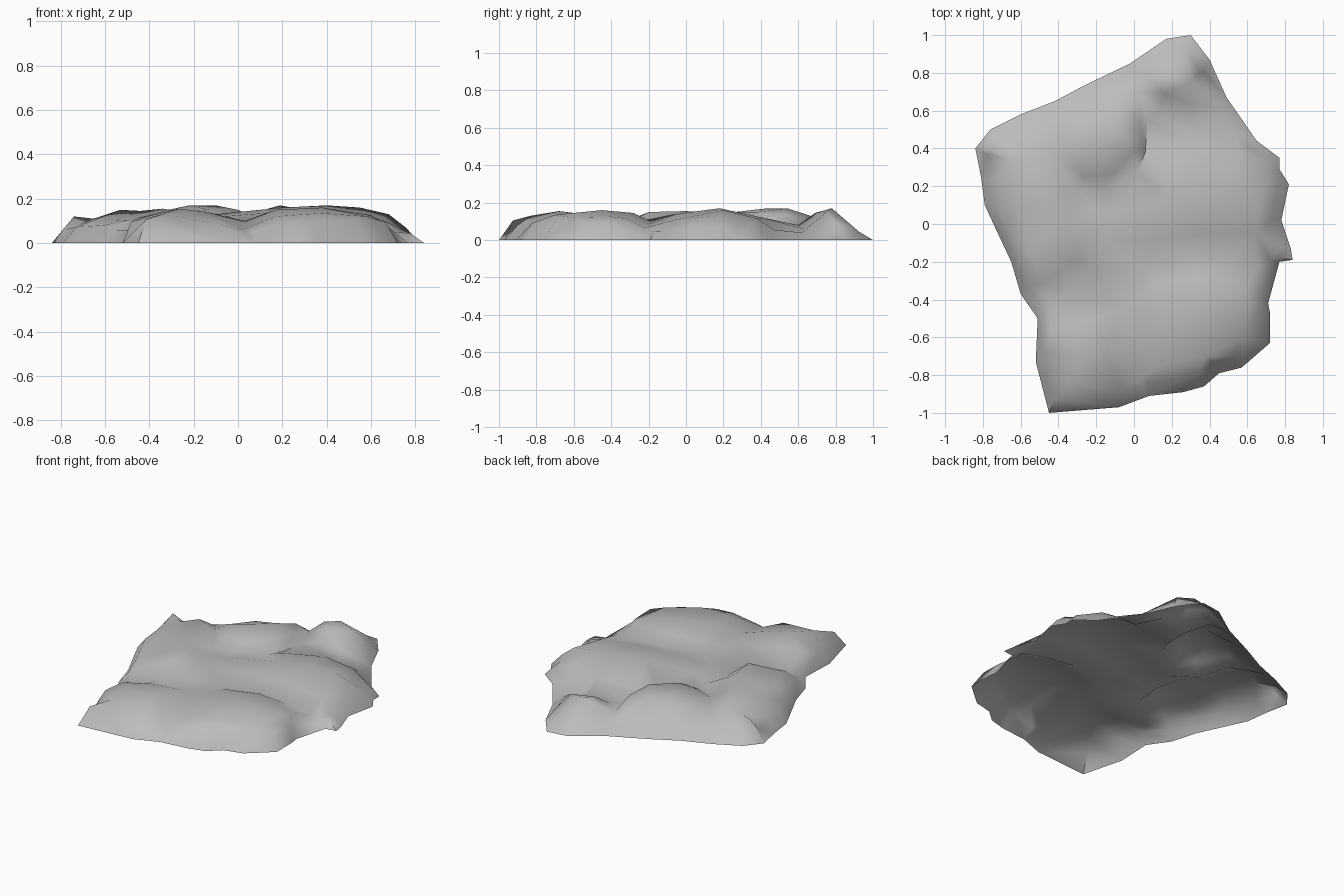
import bpy
import bmesh
import math
from mathutils import Vector
from mathutils.geometry import delaunay_2d_cdt

default_cube = bpy.data.objects.get("Cube")
if default_cube:
    bpy.data.objects.remove(default_cube, do_unlink=True)

# Footprint of the rock slab, counter-clockwise from the back tip
OUTLINE = [Vector(p) for p in (
    (.3, 1), (.17, .98), (-.02, .85), (-.25, .74), (-.42, .65), (-.6, .58), (-.76, .5),
    (-.84, .4), (-.81, .25), (-.79, .1), (-.73, -.03), (-.65, -.2), (-.6, -.37),
    (-.51, -.5), (-.52, -.73), (-.45, -1), (-.08, -.97), (.08, -.91), (.26, -.89),
    (.37, -.86), (.45, -.79), (.57, -.76), (.72, -.63), (.72, -.47), (.71, -.42),
    (.77, -.2), (.84, -.19), (.83, -.13), (.78, .02), (.82, .21), (.77, .29),
    (.77, .35), (.65, .44), (.49, .67), (.4, .87))]

# Places where a crevice runs out through the rim
MOUTHS = [Vector(p) for p in ((-.55, -.43), (.06, -.92), (.82, -.18), (.56, .58))]


def shoulder_height(corner):
    """Steep at the front, a long even slope at the back right, low at mouths."""
    height = .075 - .03 * corner.y
    if corner.y > .42 and corner.x < .1:
        height = .04
    mouth_distance = min((corner - mouth).length for mouth in MOUTHS)
    return height * min(1, .5 + 2 * mouth_distance)


class RockSurface:
    """Collects the points, heights and crease lines of the slab."""

    def __init__(self):
        self.points = []
        self.heights = []
        self.creases = []

    def add_point(self, x, y, height):
        self.points.append(Vector((x, y)))
        self.heights.append(height)

    def add_path(self, *path):
        """A crest or crevice that the faces must follow."""
        first = len(self.points)
        for x, y, height in path:
            self.add_point(x, y, height)
        last = len(self.points) - 1
        self.creases += [(i, i + 1) for i in range(first, last)]

    def add_rim(self, outline):
        """Ground edge with a shoulder just inside it."""
        footprint = list(range(len(outline)))
        for corner in outline:
            self.add_point(corner.x, corner.y, 0)
        for corner in outline:
            inner = corner * .925
            self.add_point(inner.x, inner.y, shoulder_height(corner))
        return footprint

    def build(self, name, footprint, material):
        """Triangulate inside the footprint; the underside stays open."""
        flat, _, faces, sources, _, _ = delaunay_2d_cdt(
            self.points, self.creases, [footprint], 1, .001)
        bm = bmesh.new()
        for point, source in zip(flat, sources):
            height = max((self.heights[i] for i in source), default=.11)
            bm.verts.new((point.x, point.y, height))
        bm.verts.ensure_lookup_table()
        for face in faces:
            bm.faces.new([bm.verts[i] for i in face])
        bmesh.ops.recalc_face_normals(bm, faces=bm.faces)
        bm.normal_update()
        if sum(face.normal.z for face in bm.faces) < 0:
            bmesh.ops.reverse_faces(bm, faces=bm.faces)
        mesh = bpy.data.meshes.new(name)
        bm.to_mesh(mesh)
        bm.free()
        mesh.materials.append(material)
        slab = bpy.data.objects.new(name, mesh)
        bpy.context.collection.objects.link(slab)
        return slab


rock = RockSurface()
footprint = rock.add_rim(OUTLINE)

# Front right hump
rock.add_path((-.44, -.56, .115), (-.28, -.52, .135), (-.08, -.46, .125))
rock.add_path((-.34, -.83, .13), (-.26, -.68, .155), (-.14, -.65, .14))
# Gully between the two front humps
rock.add_path((.02, -.82, .06), (.03, -.62, .095), (.03, -.38, .1))
# Front left hump
rock.add_path((.17, -.74, .12), (.38, -.7, .135), (.58, -.6, .12))
rock.add_path((.17, -.52, .15), (.38, -.45, .16), (.6, -.4, .125))
rock.add_path((.12, -.32, .13), (.35, -.28, .145), (.6, -.32, .115))
# Channel behind the front humps
rock.add_path((.06, -.25, .1), (.3, -.19, .1), (.5, -.2, .085), (.66, -.22, .065))

# Broad middle hump
rock.add_path((-.13, -.1, .115), (.12, -.08, .135), (.36, -.05, .14), (.64, -.05, .11))
rock.add_path((-.1, .06, .13), (.2, .12, .16), (.4, .18, .17), (.55, .2, .16),
              (.68, .18, .13))
rock.add_path((.12, .28, .135), (.34, .41, .12), (.56, .38, .115))

# Side hump on the right, with its outer peak
rock.add_path((-.74, .39, .12), (-.65, .34, .11), (-.53, .36, .15))
rock.add_path((-.62, .1, .115), (-.56, -.12, .1), (-.49, -.31, .105))
rock.add_path((-.44, .12, .145), (-.34, 0, .155), (-.31, -.2, .15))
# Crevice from the hollow between the humps to the right edge
rock.add_path((-.42, .37, .11), (-.32, .2, .08), (-.21, .08, .1),
              (-.23, -.08, .09), (-.24, -.23, .085), (-.34, -.35, .075),
              (-.44, -.41, .06))

# Back hump with its steep inner edge
rock.add_path((-.36, .42, .14), (-.26, .25, .14), (-.13, .26, .15),
              (0, .38, .15), (.03, .53, .135))
rock.add_path((-.22, .44, .17), (-.1, .54, .17), (-.06, .68, .125))
rock.add_point(-.28, .58, .12)
# Foot of the back hump
rock.add_path((-.17, .17, .105), (.02, .28, .1), (.06, .38, .09),
              (.07, .55, .08), (.02, .7, .09))

# Small back peak and the hollow in front of it
rock.add_path((.08, .77, .14), (.19, .78, .17), (.3, .75, .15), (.35, .8, .09))
rock.add_path((.13, .6, .08), (.3, .63, .06), (.38, .47, .06), (.54, .47, .055))
rock.add_point(.16, .69, .145)

# Plain grey stone
stone = bpy.data.materials.new("grey_stone")
stone.use_nodes = True
stone_colour = (.5, .5, .5, 1)
stone.diffuse_color = stone_colour
stone.node_tree.nodes["Principled BSDF"].inputs["Base Color"].default_value = stone_colour

rock_slab = rock.build("rock_slab", footprint, stone)
bpy.ops.object.select_all(action="DESELECT")
rock_slab.select_set(True)
bpy.context.view_layer.objects.active = rock_slab
bpy.ops.object.shade_smooth_by_angle(angle=math.radians(60))
